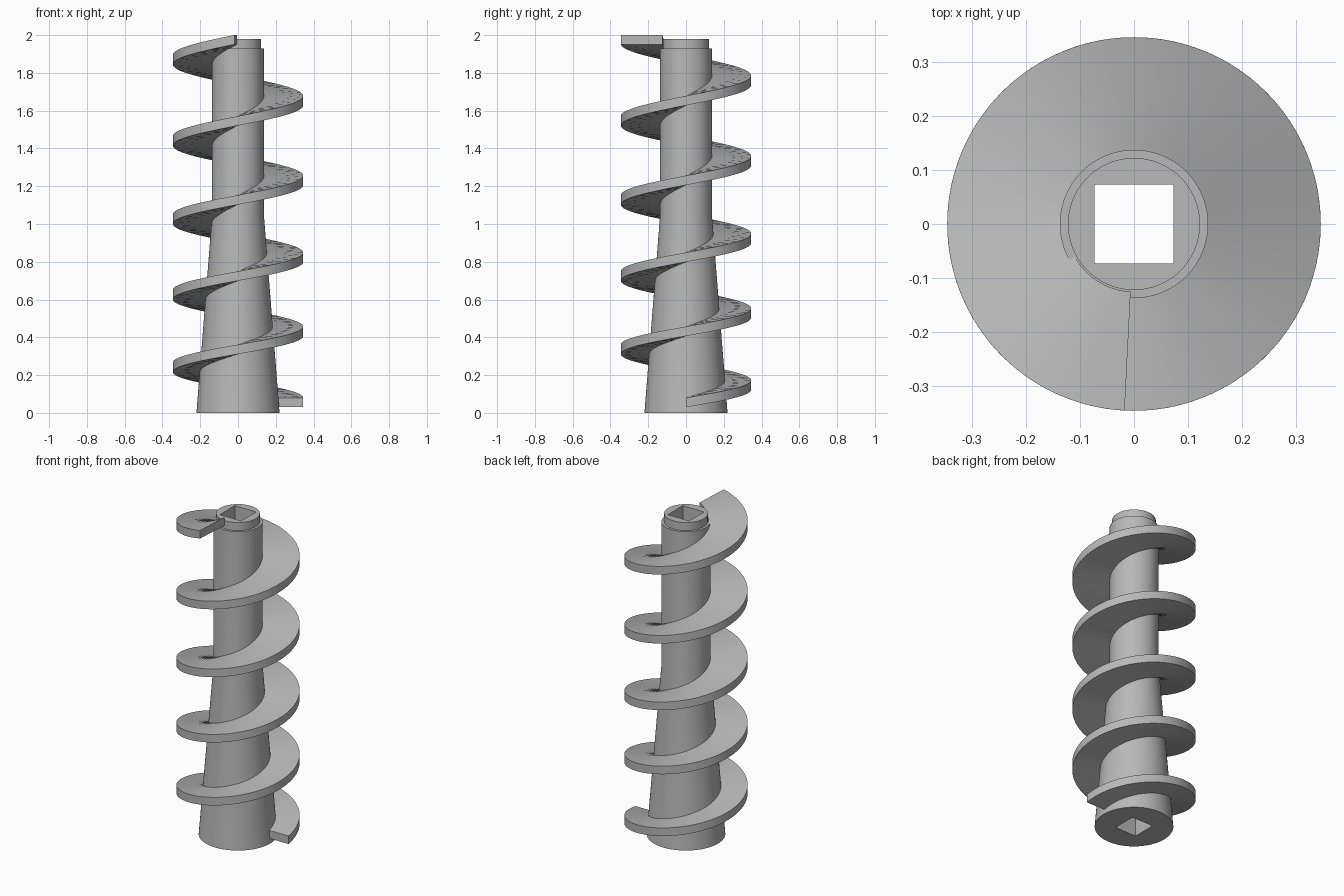
import bpy, bmesh
from math import cos, sin, pi, radians

if "Cube" in bpy.data.objects:
    bpy.data.objects.remove(bpy.data.objects["Cube"], do_unlink=True)

steel = bpy.data.materials.new("plain_grey")
steel.use_nodes = True
grey = (0.48, 0.48, 0.48, 1)
steel.diffuse_color = grey
steel.node_tree.nodes["Principled BSDF"].inputs["Base Color"].default_value = grey


def sweep(name, rings, closed):
    """Join equal rings of points with quads; wrap around or cap both ends."""
    bm = bmesh.new()
    loops = [[bm.verts.new(p) for p in ring] for ring in rings]
    pairs = list(zip(loops, loops[1:]))
    if closed:
        pairs.append((loops[-1], loops[0]))
    else:
        bm.faces.new(loops[0])
        bm.faces.new(loops[-1])
    for a, b in pairs:
        for i in range(len(a)):
            j = (i + 1) % len(a)
            bm.faces.new((a[i], a[j], b[j], b[i]))
    bmesh.ops.recalc_face_normals(bm, faces=bm.faces)
    mesh = bpy.data.meshes.new(name)
    bm.to_mesh(mesh)
    bm.free()
    mesh.materials.append(steel)
    obj = bpy.data.objects.new(name, mesh)
    bpy.context.collection.objects.link(obj)
    bpy.ops.object.select_all(action='DESELECT')
    obj.select_set(True)
    bpy.context.view_layer.objects.active = obj
    bpy.ops.object.shade_smooth_by_angle(angle=radians(30))
    return obj


# Tapered core with a stepped neck and a square bore right through
SEGMENTS = 96
BORE = 0.073


def round_ring(r, z):
    return [(r * cos(a), r * sin(a), z) for a in
            (2 * pi * i / SEGMENTS for i in range(SEGMENTS))]


def square_ring(z):
    ring = []
    for x, y, _ in round_ring(1, z):
        k = BORE / max(abs(x), abs(y))
        ring.append((x * k, y * k, z))
    return ring


profile = [(0.22, 0), (0.137, 1.05), (0.137, 1.93), (0.122, 1.93), (0.122, 1.98)]
core_rings = [round_ring(r, z) for r, z in profile]
core_rings += [square_ring(1.98), square_ring(0)]
sweep("core_shaft", core_rings, closed=True)

# Helical flight whose pitch widens gently towards the top
INNER, OUTER, THICK = 0.125, 0.345, 0.05
TURNS, STEPS = 4.742, 456
flight_rings = []
for i in range(STEPS + 1):
    t = TURNS * i / STEPS
    a = 2 * pi * t
    z = 0.03 + 0.3695 * t + 0.0075 * t * t
    flight_rings.append([(r * cos(a), r * sin(a), z + h) for r, h in
                         ((INNER, 0), (OUTER, 0), (OUTER, THICK), (INNER, THICK))])
sweep("screw_flight", flight_rings, closed=False)
